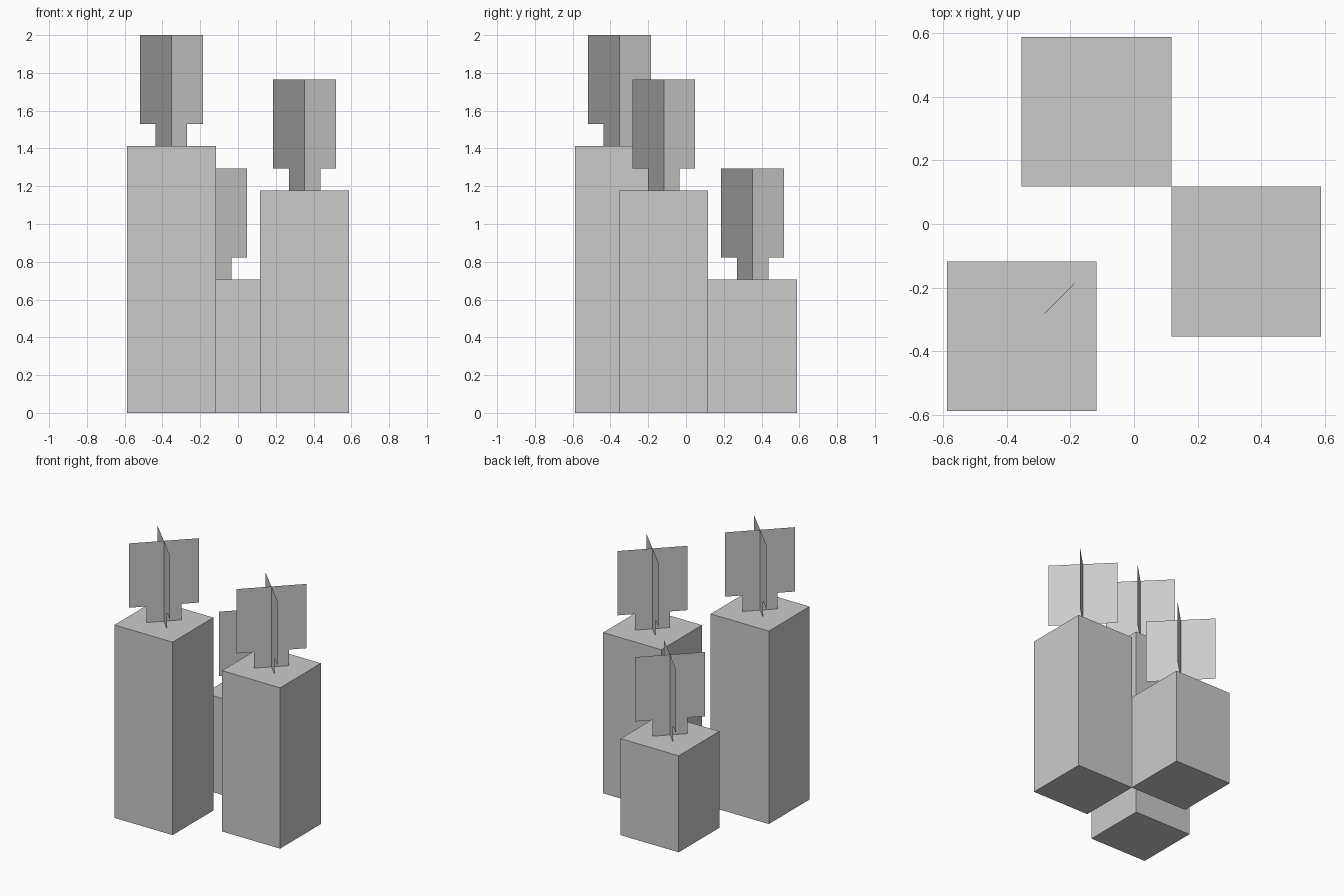
import bpy
import bmesh
from math import cos, sin, radians

if "Cube" in bpy.data.objects:
    bpy.data.objects.remove(bpy.data.objects["Cube"])

U = 2 / 8.5  # block module: the tallest candle with its flame is 8.5 modules high


def finish(bm, name, location):
    mesh = bpy.data.meshes.new(name)
    bm.to_mesh(mesh)
    bm.free()
    obj = bpy.data.objects.new(name, mesh)
    obj.location = location
    bpy.context.collection.objects.link(obj)


# Square wax body standing on the ground
def candle(name, x, y, height):
    bm = bmesh.new()
    bmesh.ops.create_cube(bm, size=1)
    bmesh.ops.scale(bm, vec=(2 * U, 2 * U, height), verts=bm.verts)
    bmesh.ops.translate(bm, vec=(0, 0, height / 2), verts=bm.verts)
    finish(bm, name, (x, y, 0))


# Wick and flame: two crossed flat cards on the diagonals
def flame(name, x, y, z):
    half = [(0.5, 0), (0.5, 0.5), (1, 0.5), (1, 2.5)]
    outline = half + [(-r, h) for r, h in reversed(half)]
    bm = bmesh.new()
    for angle in (45, 135):
        c, s = cos(radians(angle)), sin(radians(angle))
        bm.faces.new([bm.verts.new((r * c * U, r * s * U, h * U)) for r, h in outline])
    finish(bm, name, (x, y, z))


# Three candles: centre x, centre y, height in modules
for size, x, y, h in (("tall", -1.5, -1.5, 6), ("medium", 1.5, -0.5, 5), ("short", -0.5, 1.5, 3)):
    candle(size + "_candle", x * U, y * U, h * U)
    flame(size + "_flame", x * U, y * U, h * U)
